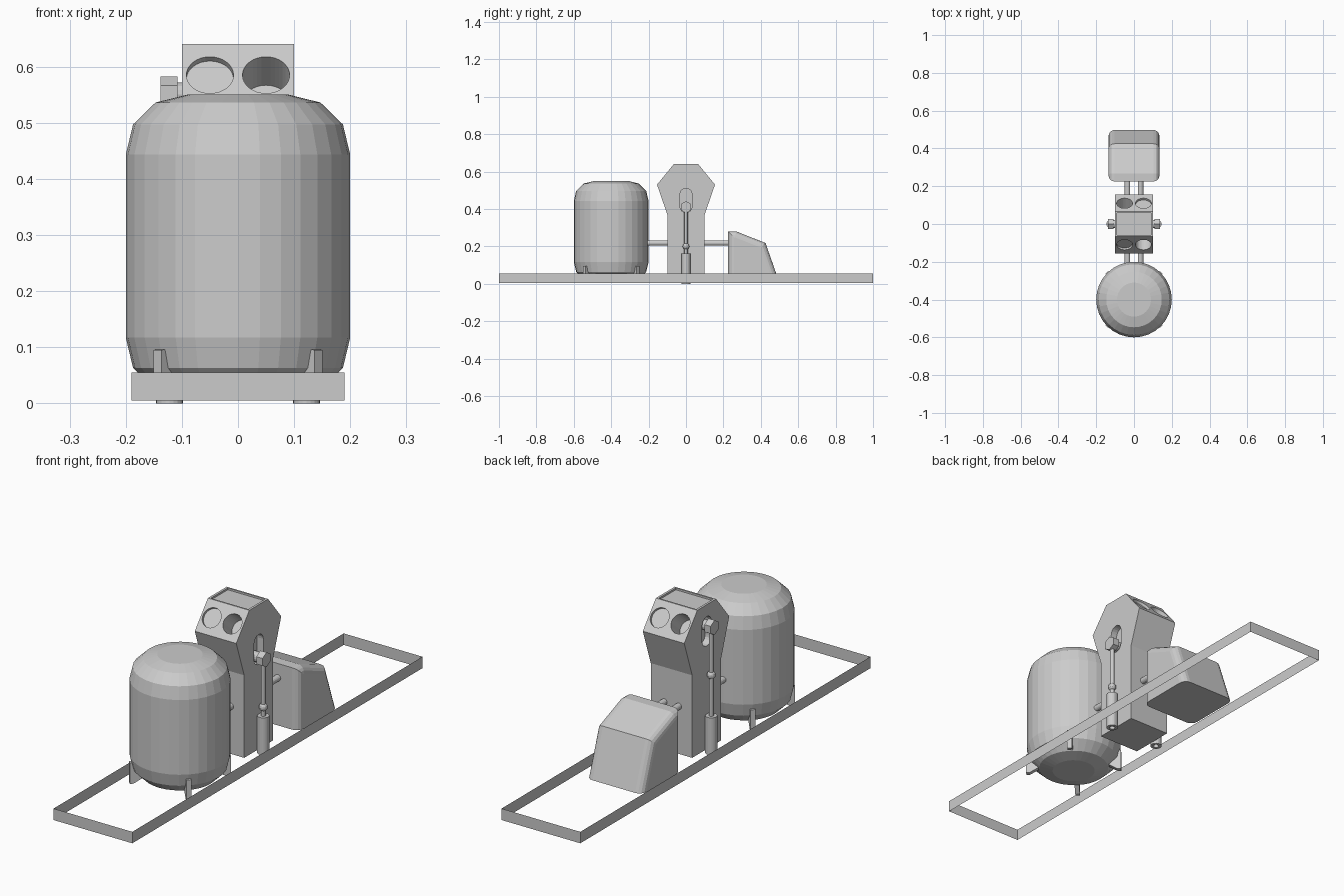
import bpy, bmesh, math
from mathutils import Matrix, Vector

if "Cube" in bpy.data.objects:
    bpy.data.objects.remove(bpy.data.objects["Cube"], do_unlink=True)

grey = bpy.data.materials.new("plain_grey")
grey.use_nodes = True
grey.diffuse_color = (0.6, 0.6, 0.6, 1)
grey.node_tree.nodes["Principled BSDF"].inputs["Base Color"].default_value = (0.6, 0.6, 0.6, 1)


def finish(name, bm, matrix=None):
    """Turn a bmesh into a coloured object."""
    if matrix is not None:
        bm.transform(matrix)
    if any(len(e.link_faces) == 2 for e in bm.edges):
        bmesh.ops.recalc_face_normals(bm, faces=bm.faces[:])
    mesh = bpy.data.meshes.new(name)
    bm.to_mesh(mesh)
    bm.free()
    mesh.materials.append(grey)
    obj = bpy.data.objects.new(name, mesh)
    bpy.context.collection.objects.link(obj)
    return obj


def prism(name, outline, width, matrix=None):
    """Extrude a (y, z) outline along x, centred on x = 0."""
    bm = bmesh.new()
    face = bm.faces.new([bm.verts.new((-width / 2, y, z)) for y, z in outline])
    new = bmesh.ops.extrude_face_region(bm, geom=[face])["geom"]
    verts = [v for v in new if isinstance(v, bmesh.types.BMVert)]
    bmesh.ops.translate(bm, verts=verts, vec=(width, 0, 0))
    return finish(name, bm, matrix)


def lathe(name, profile, sides, matrix=None):
    """Spin an (r, z) profile around z."""
    bm = bmesh.new()
    verts = [bm.verts.new((r, 0, z)) for r, z in profile]
    edges = [bm.edges.new(pair) for pair in zip(verts, verts[1:])]
    bmesh.ops.spin(bm, geom=verts + edges, axis=(0, 0, 1), cent=(0, 0, 0),
                   angle=math.tau, steps=sides, use_duplicate=False)
    bmesh.ops.remove_doubles(bm, verts=bm.verts[:], dist=0.0002)
    return finish(name, bm, matrix)


def rod(name, radius, start, end, sides=16):
    """Closed cylinder between two points."""
    start, end = Vector(start), Vector(end)
    axis = end - start
    turn = axis.to_track_quat('Z', 'Y').to_matrix().to_4x4()
    bm = bmesh.new()
    bmesh.ops.create_cone(bm, cap_ends=True, segments=sides, radius1=radius,
                          radius2=radius, depth=axis.length)
    return finish(name, bm, Matrix.Translation((start + end) / 2) @ turn)


def carve(obj, cutters):
    """Subtract cutters, keep the result and drop the cutters."""
    for cutter in cutters:
        mod = obj.modifiers.new("cut", 'BOOLEAN')
        mod.operation = 'DIFFERENCE'
        mod.solver = 'EXACT'
        mod.object = cutter
    graph = bpy.context.evaluated_depsgraph_get()
    mesh = bpy.data.meshes.new_from_object(obj.evaluated_get(graph))
    obj.modifiers.clear()
    obj.data = mesh
    for cutter in cutters:
        bpy.data.objects.remove(cutter, do_unlink=True)


# Base frame: four thin upright walls
bm = bmesh.new()
corners = [(-0.19, -1), (0.19, -1), (0.19, 1), (-0.19, 1)]
low = [bm.verts.new((x, y, 0.005)) for x, y in corners]
high = [bm.verts.new((x, y, 0.055)) for x, y in corners]
for i in range(4):
    j = (i + 1) % 4
    bm.faces.new((low[i], low[j], high[j], high[i]))
finish("base_frame", bm)

# Tank with stepped shoulders, and its four diagonal feet
shoulder = [(0.2, 0.443), (0.187, 0.497), (0.147, 0.536), (0.09, 0.55), (0, 0.55)]
belly = [(r, 0.56 - z) for r, z in reversed(shoulder)]
tank_at = Matrix.Translation((0, -0.4, 0))
lathe("tank", belly + shoulder, 32, tank_at)
foot = [(0.13, 0.04), (0.16, 0.1), (0.203, 0.095), (0.203, 0.005), (0.188, 0.005)]
for i in range(4):
    spin = Matrix.Rotation(math.radians(45 + 90 * i), 4, 'Z')
    prism(f"tank_foot_{i + 1}", foot, 0.02, tank_at @ spin)

# Central column with a flared head
half = [(0.1, 0.01), (0.1, 0.37), (0.155, 0.53), (0.065, 0.64)]
column = prism("column", half + [(-y, z) for y, z in reversed(half)], 0.2)
cutters = []
slope = Vector((0, 0.11, 0.09)).normalized()
for side in (-1, 1):
    normal = Vector((0, slope.y * side, slope.z))
    for x, depth in ((0.05 * side, 0.012), (-0.05 * side, 0.08)):
        centre = Vector((x, 0.11 * side, 0.585))
        cutters.append(rod("hole_cutter", 0.042, centre - normal * depth,
                           centre + normal * 0.05, 32))

# Rounded slots in the column sides and a shallow tray on top
for x, bottom, top in ((0.1, 0.38, 0.51), (-0.1, 0.46, 0.588)):
    r = 0.032
    arc = [math.pi * i / 10 for i in range(11)]
    slot = [(r * math.cos(a), top - r + r * math.sin(a)) for a in arc]
    slot += [(-r * math.cos(a), bottom + r - r * math.sin(a)) for a in arc]
    cutters.append(prism("slot_cutter", slot, 0.06, Matrix.Translation((x, 0, 0))))
tray = [(-0.058, 0.632), (0.058, 0.632), (0.058, 0.7), (-0.058, 0.7)]
cutters.append(prism("tray_cutter", tray, 0.18))
carve(column, cutters)

# Push rods: hollow-ended barrel, thin rod, joint and hexagonal bolt
barrel = [(0, 0.02), (0.012, 0.02), (0.012, 0), (0.024, 0), (0.024, 0.163), (0, 0.163)]
for name, s, lift in (("left", 1, 0), ("right", -1, 0.14)):
    x, pivot = 0.122 * s, 0.41 + lift
    lathe(name + "_barrel", barrel, 20, Matrix.Translation((x, 0, 0)))
    rod(name + "_push_rod", 0.01, (x, 0, 0.15), (x, 0, pivot))
    bm = bmesh.new()
    bmesh.ops.create_uvsphere(bm, u_segments=12, v_segments=8, radius=0.018)
    finish(name + "_rod_joint", bm, Matrix.Translation((x, 0, 0.2 + lift)))
    rod(name + "_bolt_shank", 0.022, (0.06 * s, 0, pivot), (0.128 * s, 0, pivot))
    rod(name + "_bolt_head", 0.032, (0.108 * s, 0, pivot), (0.138 * s, 0, pivot), 6)

    # Connecting pipe through the column
    rod(name + "_pipe", 0.014, (0.035 * s, -0.23, 0.218), (0.035 * s, 0.25, 0.218))

# Wedge housing with rounded side edges
wedge = [(0.225, 0.01), (0.225, 0.28), (0.268, 0.28), (0.425, 0.218), (0.498, 0.01)]
housing = prism("wedge_housing", wedge, 0.27)
bm = bmesh.new()
bm.from_mesh(housing.data)
rims = [e for e in bm.edges
        if abs(e.verts[0].co.x - e.verts[1].co.x) < 0.001
        and max(v.co.z for v in e.verts) > 0.02]
bmesh.ops.bevel(bm, geom=rims, offset=0.032, segments=4, profile=0.5,
                affect='EDGES', clamp_overlap=True)
bm.to_mesh(housing.data)
bm.free()
